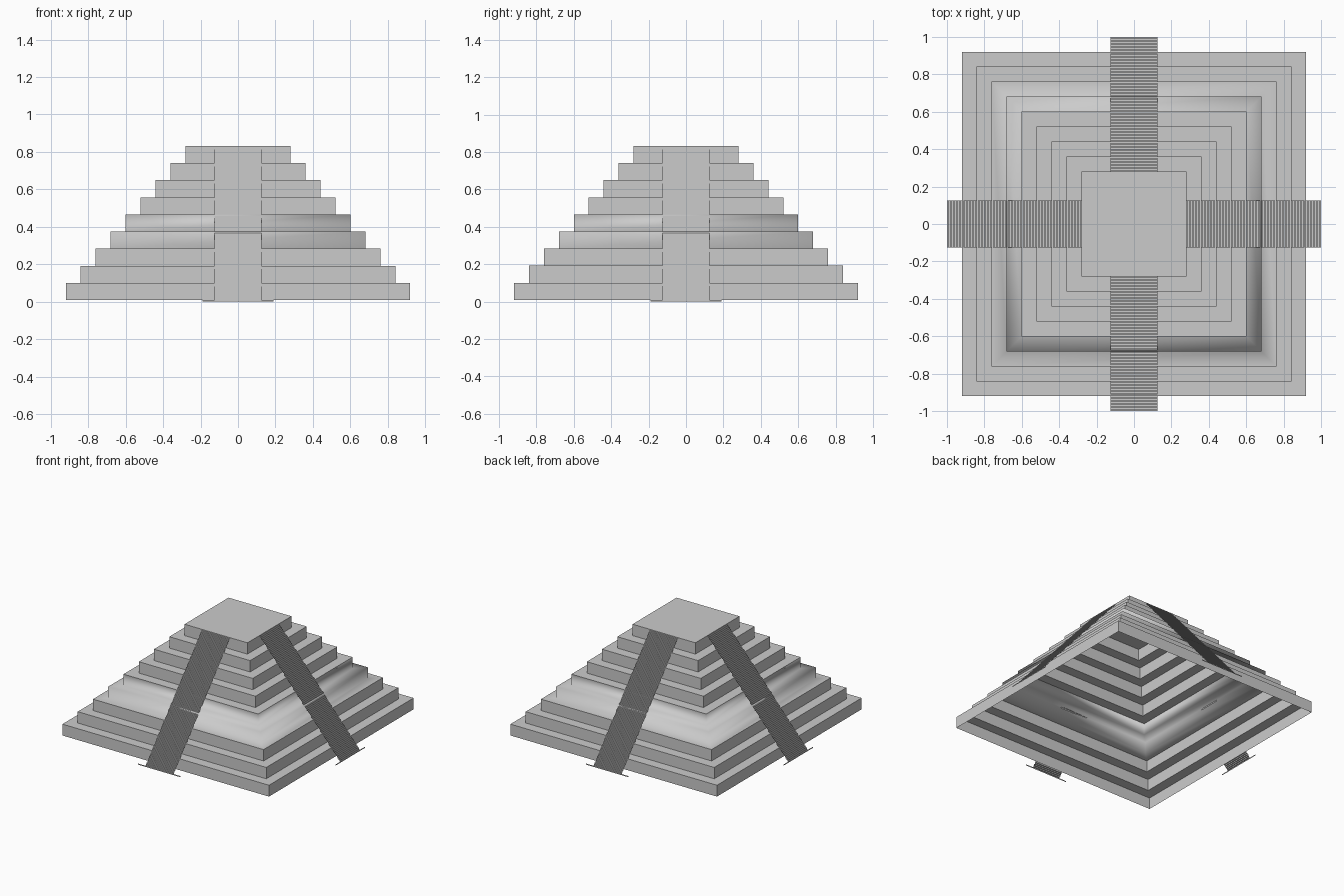
import bpy, bmesh, math
from mathutils import Matrix

if "Cube" in bpy.data.objects:
    bpy.data.objects.remove(bpy.data.objects["Cube"])

STEPS = 91                      # risers per stairway
RISE = 0.832 / STEPS
RUN = 0.008
TIERS = 9


def make_object(name, bm):
    mesh = bpy.data.meshes.new(name)
    bm.to_mesh(mesh)
    bm.free()
    obj = bpy.data.objects.new(name, mesh)
    bpy.context.collection.objects.link(obj)
    return obj


# Terraced body: an open-bottomed shell of square rings, capped at the top
bm = bmesh.new()


def ring(half, z):
    return [bm.verts.new((sx * half, sy * half, z))
            for sx, sy in ((-1, -1), (1, -1), (1, 1), (-1, 1))]


rings = []
for tier in range(TIERS):
    half = 1 - 0.08 * (tier + 1)
    rings.append(ring(half, RISE * (1 + 10 * tier)))
    rings.append(ring(half, RISE * (11 + 10 * tier)))

for level, (low, high) in enumerate(zip(rings, rings[1:])):
    for i in range(4):
        j = (i + 1) % 4
        face = bm.faces.new((low[i], low[j], high[j], high[i]))
        face.smooth = level in (5, 6, 7, 8)     # softly shaded middle terraces
bm.faces.new(rings[-1])
make_object("terraced_body", bm)


# Stairways: thin sheets of treads and risers, one on each side
def stairway(name, angle):
    bm = bmesh.new()

    def row(half, step, z):
        y = -1 + RUN * step
        return [bm.verts.new((-half, y, z)), bm.verts.new((half, y, z))]

    def strip(a, b):
        bm.faces.new((a[0], a[1], b[1], b[0]))

    # wider bottom riser
    strip(row(0.19, 0, 0), row(0.19, 0, RISE))
    previous = row(0.125, 0, RISE)
    for step in range(1, STEPS):
        front = row(0.125, step, RISE * step)
        top = row(0.125, step, RISE * (step + 1))
        strip(previous, front)
        strip(front, top)
        previous = top
    bm.transform(Matrix.Rotation(angle, 4, 'Z'))
    make_object(name, bm)


for k, side in enumerate(("front", "right", "back", "left")):
    stairway(side + "_stairway", k * math.pi / 2)
